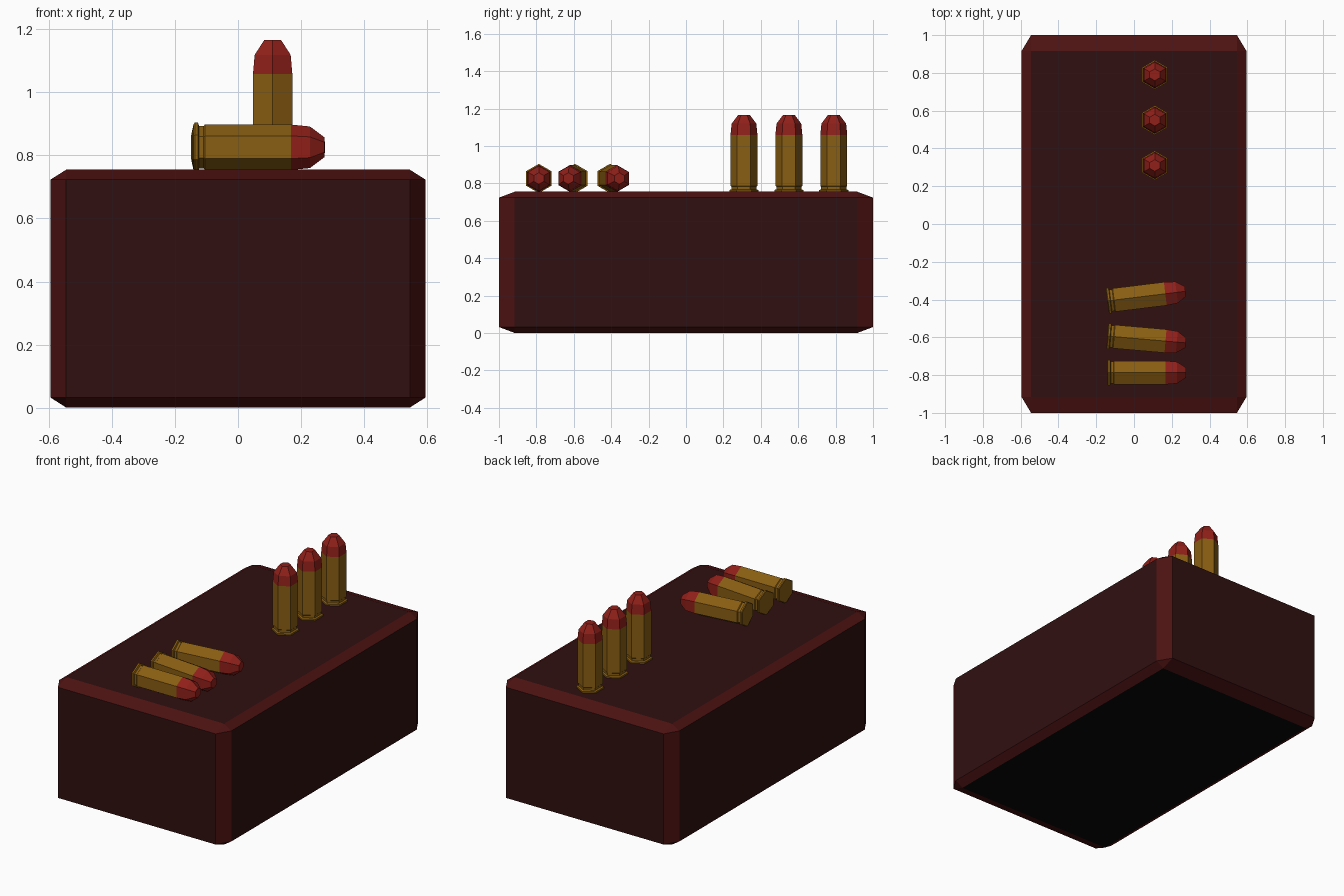
import bpy, bmesh
from math import radians, sin, cos, pi
from mathutils import Matrix, Vector

if "Cube" in bpy.data.objects:
    bpy.data.objects.remove(bpy.data.objects["Cube"])


def material(name, rgb):
    m = bpy.data.materials.new(name)
    m.diffuse_color = (*rgb, 1)
    m.use_nodes = True
    m.node_tree.nodes["Principled BSDF"].inputs["Base Color"].default_value = m.diffuse_color
    return m


DARK = material("dark_red", (0.03, 0.005, 0.005))
EDGE = material("edge_red", (0.075, 0.006, 0.006))
BLACK = material("black", (0.002, 0.002, 0.002))
BRASS = material("brass", (0.25, 0.11, 0.006))
RED = material("tip_red", (0.28, 0.014, 0.010))


def finish(bm, name, mats):
    me = bpy.data.meshes.new(name)
    bm.normal_update()
    bm.to_mesh(me)
    bm.free()
    for m in mats:
        me.materials.append(m)
    ob = bpy.data.objects.new(name, me)
    bpy.context.collection.objects.link(ob)
    return ob


# Box: unit cube bevelled first, then stretched so the chamfers stretch too
bm = bmesh.new()
bmesh.ops.create_cube(bm, size=2)
bmesh.ops.bevel(bm, geom=bm.edges[:], offset=0.084, segments=1, affect='EDGES')
bm.normal_update()
for f in bm.faces:
    f.material_index = 0 if max(abs(c) for c in f.normal) > 0.99 else 1
    if f.normal.z < -0.99:
        f.material_index = 2
H = 0.755
bmesh.ops.scale(bm, vec=(0.595, 1, H / 2), verts=bm.verts)
bmesh.ops.translate(bm, vec=(0, 0, H / 2), verts=bm.verts)
finish(bm, "ammo_box", (DARK, EDGE, BLACK))

# Cartridge profile: (radius, height) - rim, groove, case, bullet tip
PROFILE = [(0.074, 0), (0.078, 0.004), (0.078, 0.014), (0.067, 0.018),
           (0.067, 0.032), (0.072, 0.036), (0.072, 0.309), (0.066, 0.369),
           (0.031, 0.416)]
TIP_START = 6


def cartridge(name, matrix):
    bm = bmesh.new()
    rings = [[bm.verts.new((r * cos(pi / 6 + k * pi / 3),
                            r * sin(pi / 6 + k * pi / 3), z)) for k in range(6)]
             for r, z in PROFILE]
    for i, (a, b) in enumerate(zip(rings, rings[1:])):
        for k in range(6):
            n = (k + 1) % 6
            f = bm.faces.new((a[k], a[n], b[n], b[k]))
            f.material_index = int(i >= TIP_START)
    bm.faces.new(rings[0][::-1])
    bm.faces.new(rings[-1]).material_index = 1
    ob = finish(bm, name, (BRASS, RED))
    ob.matrix_world = matrix


# Standing cartridges
for i, y in enumerate((0.31, 0.55, 0.79)):
    cartridge(f"standing_cartridge_{i + 1}", Matrix.Translation((0.11, y, 0.75)))

# Lying cartridges: hexagon corner up, tip towards +x, slightly turned
LAY = Matrix(((0, 0, 1), (1, 0, 0), (0, 1, 0))).to_4x4()
for i, (y, yaw) in enumerate(((-0.787, 0), (-0.593, -5), (-0.407, 7))):
    cartridge(f"lying_cartridge_{i + 1}",
              Matrix.Translation((-0.141, y, 0.826))
              @ Matrix.Rotation(radians(yaw), 4, 'Z') @ LAY)
